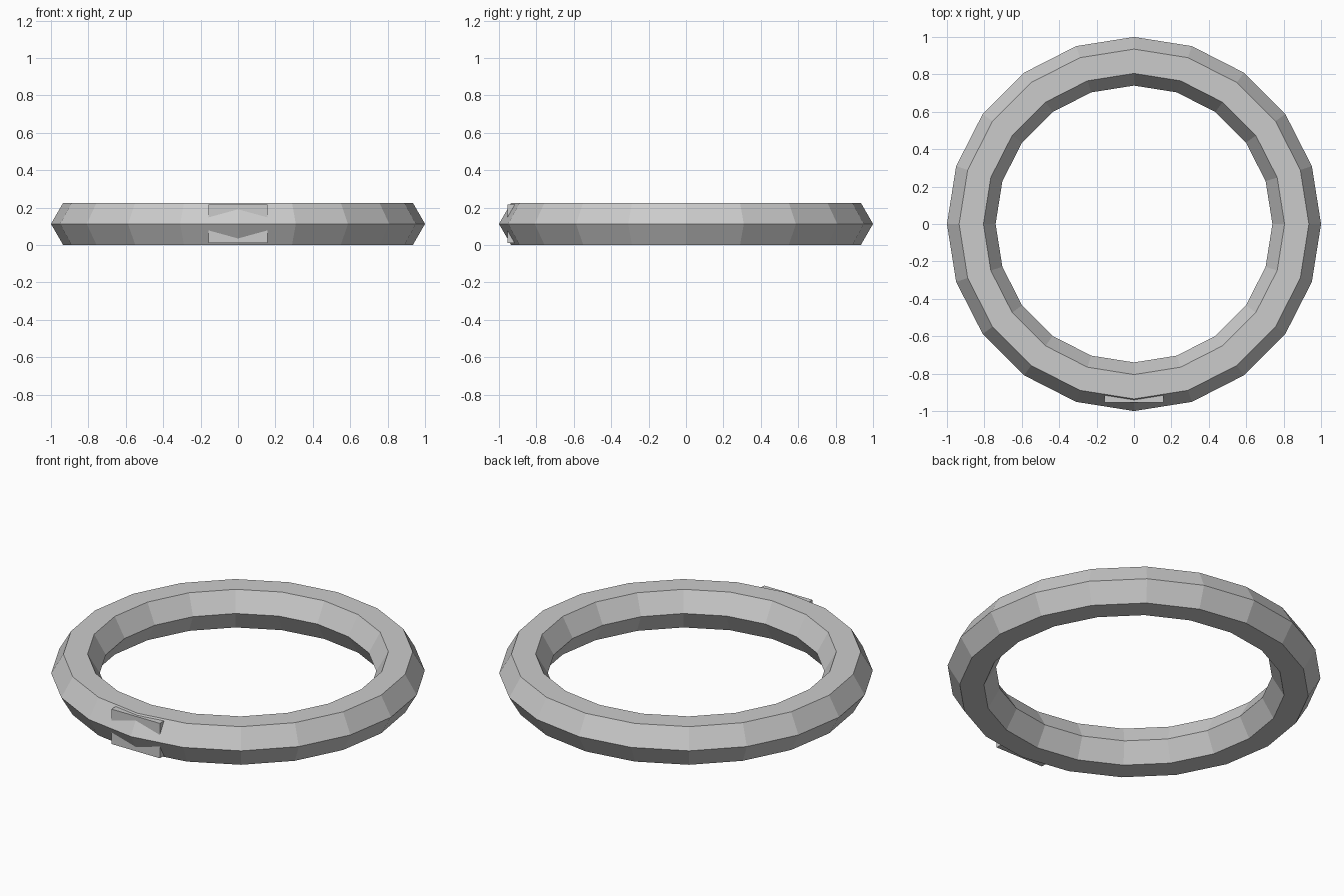
import bpy
from math import radians, sin

cube = bpy.data.objects.get("Cube")
if cube:
    bpy.data.objects.remove(cube, do_unlink=True)

RING_RADIUS, TUBE_RADIUS = 0.87, 0.13
MID_Z = TUBE_RADIUS * sin(radians(60))

# Single grey material
grey = bpy.data.materials.new("light_grey")
grey.use_nodes = True
colour = (0.6, 0.6, 0.6, 1)
grey.diffuse_color = colour
grey.node_tree.nodes["Principled BSDF"].inputs["Base Color"].default_value = colour


def finish(name):
    part = bpy.context.object
    part.name = name
    part.data.materials.clear()
    part.data.materials.append(grey)
    return part


# Faceted ring with a hexagonal section
bpy.ops.mesh.primitive_torus_add(
    major_segments=20, minor_segments=6,
    major_radius=RING_RADIUS, minor_radius=TUBE_RADIUS, location=(0, 0, MID_Z))
ring = finish("ring")
bpy.ops.object.shade_flat()

# Clasp block set into the front of the ring
bpy.ops.mesh.primitive_cube_add(size=1, location=(0, -0.905, MID_Z))
clasp = finish("clasp")
clasp.scale = (0.316, 0.1, 0.206)
